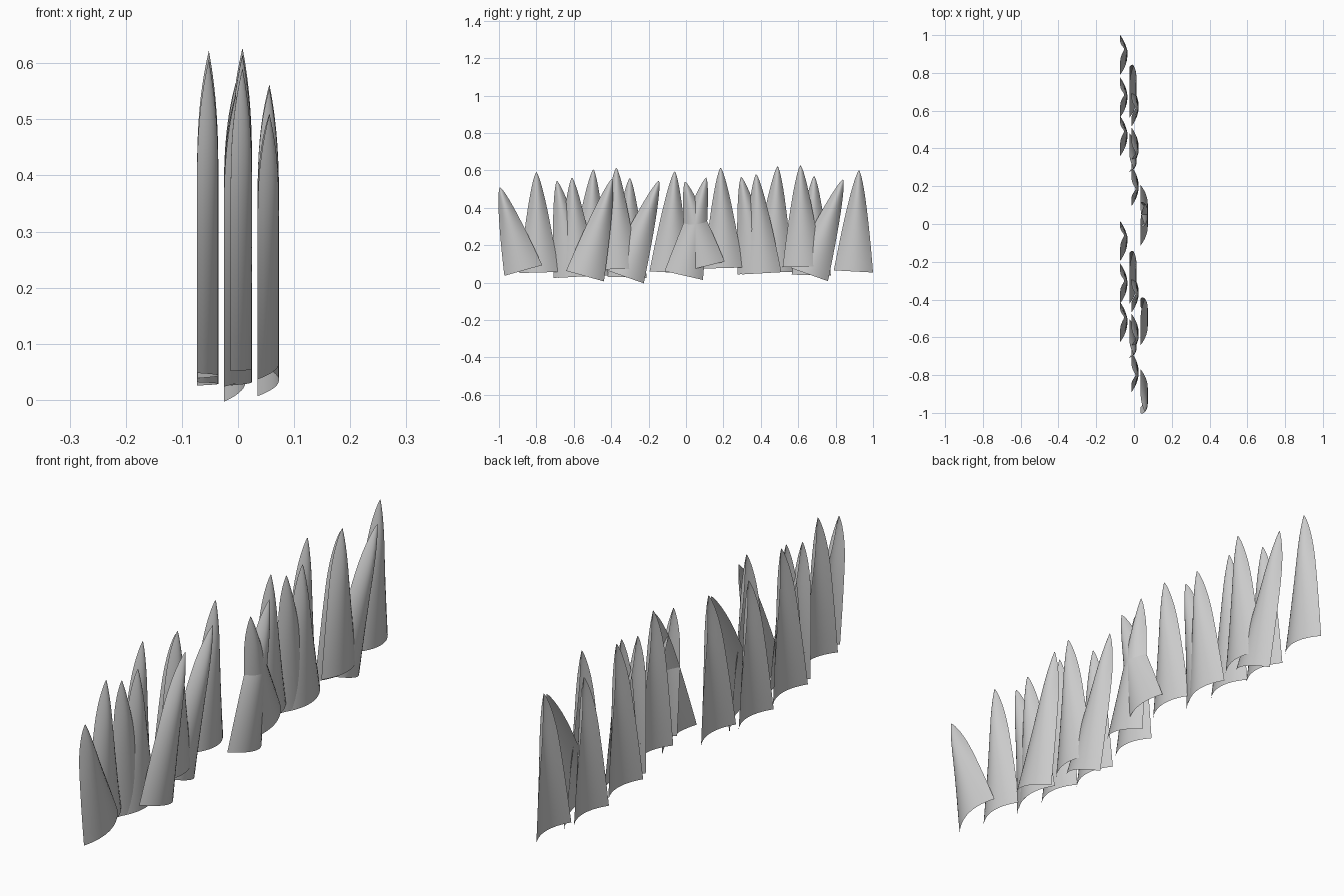
import bpy, math

if "Cube" in bpy.data.objects:
    bpy.data.objects.remove(bpy.data.objects["Cube"])

HALF_WIDTH = 0.105
DEPTH = 0.038
TIP_X = 0.021          # where the tip sits inside the arch depth
ROWS, COLS = 18, 14

# x of the rear edges of each layer
BACK, MID_REAR, MID_FRONT, FRONT = -0.073, -0.025, -0.013, 0.035


def blade(name, x0, base_y, base_z, tip_y, tip_z):
    """Tapered arched blade, bulging towards +x, leaning from base to tip."""
    dy, dz = tip_y - base_y, tip_z - base_z
    length = math.hypot(dy, dz)
    ay, az = dy / length, dz / length
    verts, faces = [], []
    for r in range(ROWS):
        t = 1 - (1 - r / ROWS) ** 1.7
        w = HALF_WIDTH * (1 - t) ** 0.7
        s = max(0, (t - 0.6) / 0.4) ** 2.5
        edge, apex = TIP_X * s, DEPTH - (DEPTH - TIP_X) * s
        for c in range(COLS + 1):
            u = -1 + 2 * c / COLS
            x = edge + (apex - edge) * (1 - abs(u) ** 2)
            verts.append((x0 + x,
                          base_y + ay * t * length + az * u * w,
                          base_z + az * t * length - ay * u * w))
    verts.append((x0 + TIP_X, tip_y, tip_z))
    n = COLS + 1
    for r in range(ROWS - 1):
        for c in range(COLS):
            a = r * n + c
            faces.append((a, a + 1, a + n + 1, a + n))
    last = (ROWS - 1) * n
    for c in range(COLS):
        faces.append((last + c, last + c + 1, len(verts) - 1))
    mesh = bpy.data.meshes.new(name)
    mesh.from_pydata(verts, [], faces)
    mesh.polygons.foreach_set("use_smooth", [True] * len(faces))
    mesh.update()
    ob = bpy.data.objects.new(name, mesh)
    bpy.context.collection.objects.link(ob)


# Repeating cluster: layer, base y, base z, tip y, tip z
cluster = [
    (MID_FRONT, 0.200, 0.078, 0.185, 0.615),
    (MID_REAR, 0.380, 0.060, 0.295, 0.565),
    (MID_FRONT, 0.405, 0.050, 0.375, 0.580),
    (BACK, 0.465, 0.060, 0.490, 0.622),
    (MID_FRONT, 0.622, 0.085, 0.612, 0.627),
    (BACK, 0.670, 0.040, 0.685, 0.570),
    (MID_REAR, 0.660, 0.043, 0.840, 0.552),
    (BACK, 0.895, 0.060, 0.925, 0.600),
]
for i, (x, by, bz, ty, tz) in enumerate(cluster):
    blade(f"right_blade_{i + 1}", x, by, bz, ty, tz)
    # left copy is tilted slightly downwards
    drop = lambda y: 0.024 - 0.026 * (y - 0.185)
    blade(f"left_blade_{i + 1}", x, by - 0.985, bz - drop(by), ty - 0.985, tz - drop(ty))

# Front layer of leaning blades, two of them crossing
front = [
    (-0.870, 0.065, -0.995, 0.510),
    (-0.540, 0.035, -0.395, 0.555),
    (0.105, 0.088, -0.005, 0.540),
    (-0.012, 0.038, 0.108, 0.562),
]
for i, p in enumerate(front):
    blade(f"front_blade_{i + 1}", FRONT, *p)
